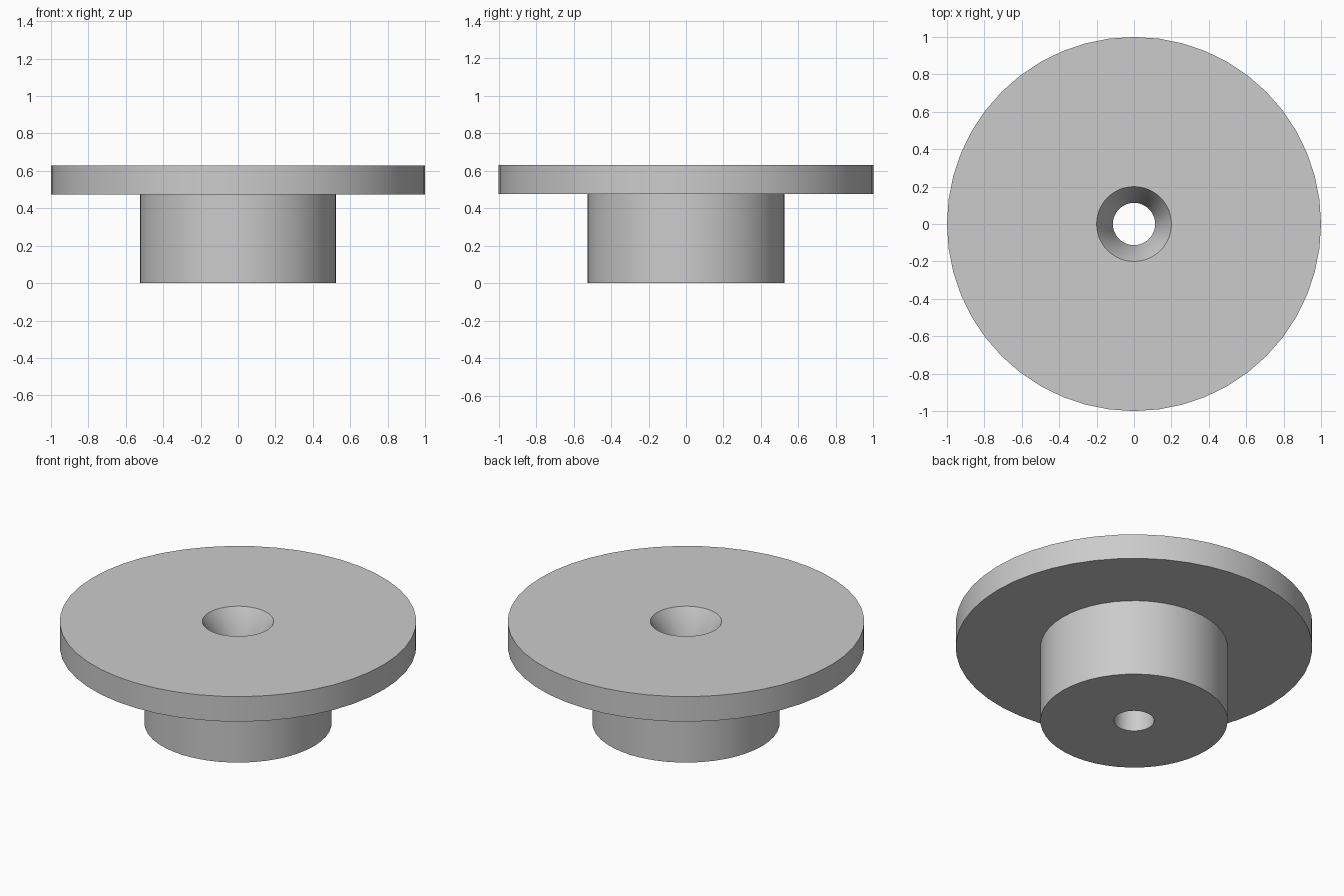
import bpy
import bmesh
import math

cube = bpy.data.objects.get("Cube")
if cube:
    bpy.data.objects.remove(cube, do_unlink=True)

SIDES = 48
HEIGHT, FLANGE_BOTTOM = 0.63, 0.475
FLANGE_RADIUS, HUB_RADIUS = 1.0, 0.525
BORE_RADIUS, SINK_RADIUS = 0.113, 0.2

grey = bpy.data.materials.new("light grey")
grey.use_nodes = True
colour = (0.6, 0.6, 0.6, 1)
grey.diffuse_color = colour
grey.node_tree.nodes["Principled BSDF"].inputs["Base Color"].default_value = colour


def lathe(name, profile):
    """Revolve a closed (radius, height) profile around the z axis."""
    bm = bmesh.new()
    verts = [bm.verts.new((r, 0, z)) for r, z in profile]
    edges = [bm.edges.new((v, verts[i - 1])) for i, v in enumerate(verts)]
    bmesh.ops.spin(bm, geom=verts + edges, cent=(0, 0, 0), axis=(0, 0, 1),
                   angle=math.tau, steps=SIDES, use_merge=True)
    bmesh.ops.remove_doubles(bm, verts=bm.verts[:], dist=0.0001)
    bmesh.ops.recalc_face_normals(bm, faces=bm.faces[:])
    mesh = bpy.data.meshes.new(name)
    bm.to_mesh(mesh)
    bm.free()
    mesh.materials.append(grey)
    obj = bpy.data.objects.new(name, mesh)
    bpy.context.collection.objects.link(obj)
    bpy.ops.object.select_all(action="DESELECT")
    obj.select_set(True)
    bpy.context.view_layer.objects.active = obj
    bpy.ops.object.shade_smooth_by_angle(angle=math.radians(30))
    return obj


# Wide flange on a narrower hub, with a countersunk through hole
lathe("flanged_hub", [
    (BORE_RADIUS, 0),
    (HUB_RADIUS, 0),
    (HUB_RADIUS, FLANGE_BOTTOM),
    (FLANGE_RADIUS, FLANGE_BOTTOM),
    (FLANGE_RADIUS, HEIGHT),
    (SINK_RADIUS, HEIGHT),
    (BORE_RADIUS, FLANGE_BOTTOM),
])
